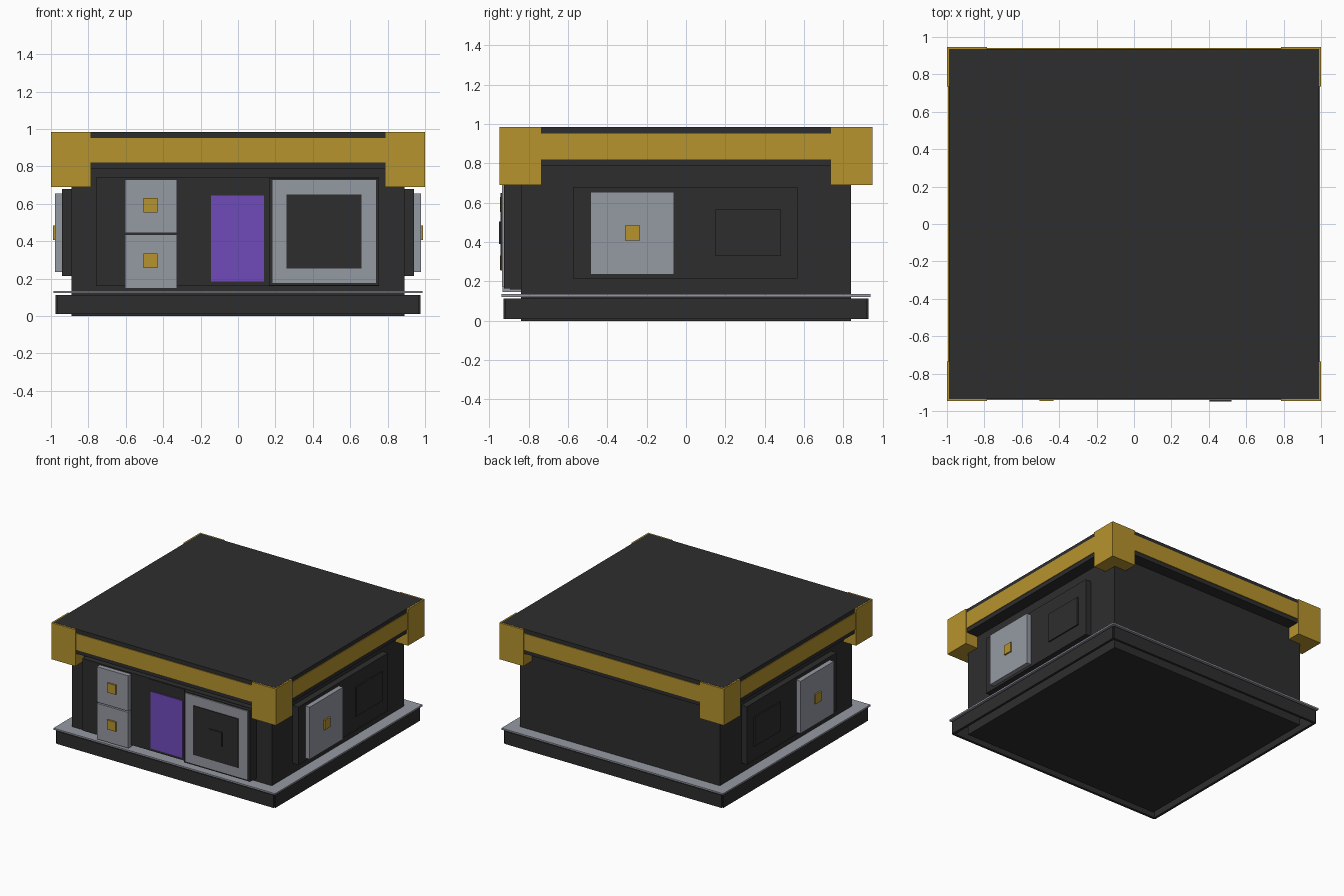
import bpy

cube = bpy.data.objects.get("Cube")
if cube:
    bpy.data.objects.remove(cube, do_unlink=True)


def material(name, rgb):
    m = bpy.data.materials.new(name)
    m.use_nodes = True
    m.diffuse_color = (*rgb, 1)
    m.node_tree.nodes["Principled BSDF"].inputs["Base Color"].default_value = (*rgb, 1)
    return m


dark = material("charcoal", (0.027, 0.027, 0.027))
gold = material("gold", (0.47, 0.295, 0.026))
light = material("light grey", (0.30, 0.32, 0.365))
purple = material("purple", (0.16, 0.07, 0.50))


def box(name, x, y, z, mat):
    """Axis-aligned box from (min, max) pairs."""
    lo, hi = zip(x, y, z)
    bpy.ops.mesh.primitive_cube_add(size=1, location=[(a + b) / 2 for a, b in zip(lo, hi)])
    ob = bpy.context.object
    ob.name = name
    ob.scale = [b - a for a, b in zip(lo, hi)]
    bpy.ops.object.transform_apply(location=True, rotation=True, scale=True)
    ob.data.materials.append(mat)
    return ob


def mirror(ob, x=True, y=False):
    """Repeat a part on the opposite sides of the centre."""
    m = ob.modifiers.new("Mirror", "MIRROR")
    m.use_axis = (x, y, False)
    m.use_clip = False
    m.use_mirror_merge = False
    return ob


# Main body and lid
box("body", (-0.89, 0.89), (-0.84, 0.84), (0, 0.8), dark)
box("lid", (-0.988, 0.988), (-0.935, 0.935), (0.787, 0.985), dark)

# Gold band around the lid and its corner blocks
mirror(box("lid_band_side", (0.97, 0.994), (-0.93, 0.93), (0.82, 0.953), gold))
mirror(box("lid_band_front_back", (-0.98, 0.98), (0.92, 0.941), (0.82, 0.953), gold), False, True)
mirror(box("lid_corner", (0.785, 1.0), (0.735, 0.947), (0.69, 0.984), gold), True, True)

# Base ledge, with hollow skirt panels hanging just below it
box("base_ledge", (-0.987, 0.987), (-0.938, 0.938), (0.122, 0.135), light)
mirror(box("skirt_side", (0.957, 0.977), (-0.918, 0.918), (0.01, 0.113), dark))
mirror(box("skirt_front_back", (-0.967, 0.967), (0.908, 0.928), (0.01, 0.113), dark), False, True)

# Front backing panels
box("front_panel", (-0.76, 0.755), (-0.895, -0.83), (0.16, 0.74), dark)
box("purple_panel_frame", (-0.165, 0.165), (-0.9, -0.83), (0.163, 0.737), dark)
box("purple_panel", (-0.145, 0.14), (-0.908, -0.83), (0.185, 0.645), purple)

# Two small front doors with knobs
for label, z0, z1, knob in (("lower", 0.147, 0.435, 0.295), ("upper", 0.445, 0.73, 0.592)):
    box(label + "_door", (-0.605, -0.325), (-0.932, -0.83), (z0, z1), light)
    box(label + "_door_knob", (-0.505, -0.43), (-0.945, -0.92), (knob - 0.038, knob + 0.038), gold)

# Large framed window with a handle
box("window_backing", (0.165, 0.755), (-0.925, -0.83), (0.163, 0.737), dark)
box("window_frame", (0.182, 0.74), (-0.935, -0.9), (0.175, 0.73), light)
box("window_pane", (0.26, 0.66), (-0.942, -0.92), (0.255, 0.65), dark)
box("window_handle", (0.405, 0.52), (-0.95, -0.93), (0.39, 0.505), dark)

# Matching side panels, doors and vents
mirror(box("side_panel", (0.88, 0.94), (-0.575, 0.568), (0.215, 0.68), dark))
mirror(box("side_door", (0.92, 0.978), (-0.485, -0.06), (0.235, 0.655), light))
mirror(box("side_door_knob", (0.96, 0.99), (-0.31, -0.235), (0.407, 0.485), gold))
mirror(box("side_vent", (0.92, 0.95), (0.15, 0.482), (0.33, 0.565), dark))
